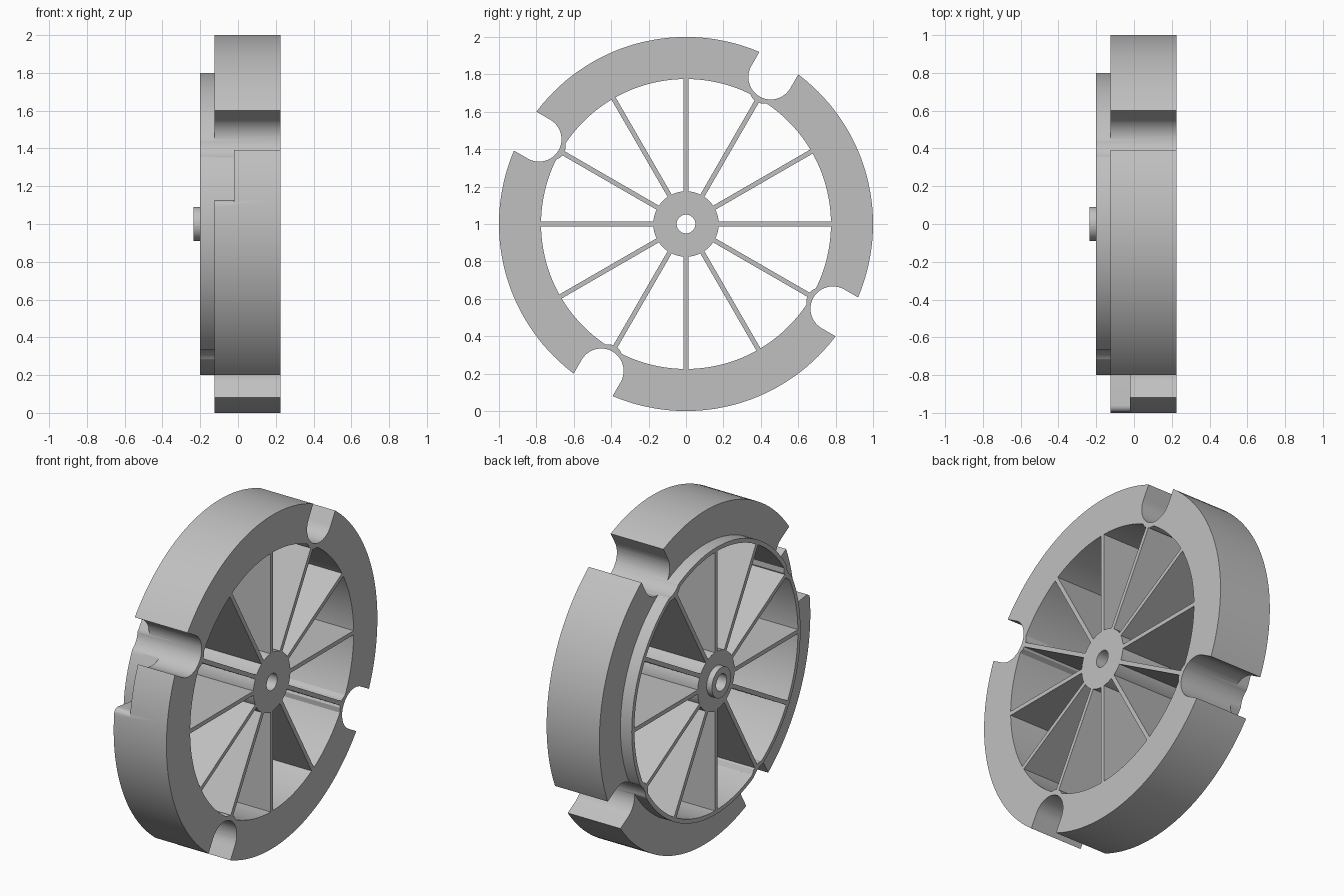
import bpy, bmesh, math
from math import sin, cos, radians, pi

if "Cube" in bpy.data.objects:
    bpy.data.objects.remove(bpy.data.objects["Cube"], do_unlink=True)

grey = bpy.data.materials.new("plain grey")
grey.use_nodes = True
grey.diffuse_color = (0.53, 0.53, 0.53, 1)
grey.node_tree.nodes["Principled BSDF"].inputs["Base Color"].default_value = grey.diffuse_color

AXLE_Z = 1.0
FRONT, BACK, STEP = 0.225, -0.2, -0.125   # main depths along the axle (x)
SLOT_ANGLES = [60, 150, 240, 330]


def finish(bm, name):
    bmesh.ops.recalc_face_normals(bm, faces=bm.faces[:])
    mesh = bpy.data.meshes.new(name)
    bm.to_mesh(mesh)
    bm.free()
    mesh.materials.append(grey)
    obj = bpy.data.objects.new(name, mesh)
    obj.location.z = AXLE_Z
    bpy.context.collection.objects.link(obj)
    return obj


def lathe(name, profile, steps=144):
    """Closed (x, radius) profile turned about the x axis."""
    bm = bmesh.new()
    rings = []
    for i in range(steps):
        a = 2 * pi * i / steps
        rings.append([bm.verts.new((x, r * cos(a), r * sin(a))) for x, r in profile])
    n = len(profile)
    for i in range(steps):
        p, q = rings[i], rings[(i + 1) % steps]
        for j in range(n):
            k = (j + 1) % n
            bm.faces.new((p[j], p[k], q[k], q[j]))
    return finish(bm, name)


def prism(name, outline, x0, x1, angle=0):
    """Outline of (radial, sideways) points, turned by angle, extruded along x."""
    c, s = cos(radians(angle)), sin(radians(angle))
    bm = bmesh.new()
    ends = [[bm.verts.new((x, u * c - v * s, u * s + v * c)) for u, v in outline]
            for x in (x0, x1)]
    bm.faces.new(ends[0])
    bm.faces.new(ends[1])
    n = len(outline)
    for j in range(n):
        k = (j + 1) % n
        bm.faces.new((ends[0][j], ends[0][k], ends[1][k], ends[1][j]))
    return finish(bm, name)


def polar(r, deg):
    return (r * cos(radians(deg)), r * sin(radians(deg)))


def cut(target, cutter):
    cutter.hide_render = True
    mod = target.modifiers.new("cut", "BOOLEAN")
    mod.operation = "DIFFERENCE"
    mod.solver = "EXACT"
    mod.object = cutter
    bpy.context.view_layer.objects.active = target
    bpy.ops.object.modifier_apply(modifier=mod.name)
    bpy.data.objects.remove(cutter, do_unlink=True)


# Rim with a narrower flange at the back
rim = lathe("rim", [(BACK, 0.775), (BACK, 0.8), (STEP, 0.8),
                    (STEP, 1.0), (FRONT, 1.0), (FRONT, 0.775)])

# Four U-shaped slots across the rim
slot_r, slot_c = 0.12, 0.907
u_shape = [(1.2, slot_r)]
u_shape += [(slot_c + slot_r * cos(a), slot_r * sin(a))
            for a in [pi / 2 + pi * i / 24 for i in range(25)]]
u_shape += [(1.2, -slot_r)]
for angle in SLOT_ANGLES:
    cut(rim, prism("slot_cutter", u_shape, -0.4, 0.4, angle))

# Side groove running on from one slot, with a rounded far corner
end = 172.5
groove = [polar(0.802, 150 + (end - 150) * i / 18) for i in range(19)]
for i in range(9):
    t = pi / 2 * i / 8
    groove.append(polar(0.968 + 0.033 * sin(t), end + 1.9 * (1 - cos(t))))
groove += [polar(1.1, end + 1.9), polar(1.1, 162), polar(1.1, 150)]
cut(rim, prism("groove_cutter", groove, -0.3, -0.02))

# Bored hub with a small boss at the back
hub = lathe("hub", [(-0.235, 0.05), (-0.235, 0.09), (BACK, 0.09),
                    (BACK, 0.175), (FRONT, 0.175), (FRONT, 0.05)], 72)

# Twelve flat spokes
for i in range(12):
    prism(f"spoke_{i + 1}", [(0.165, -0.0125), (0.78, -0.0125),
                             (0.78, 0.0125), (0.165, 0.0125)], BACK, FRONT, i * 30)

# Thickened wall behind each slot
for i, angle in enumerate(SLOT_ANGLES):
    prism(f"slot_wall_{i + 1}", [(0.758, -0.025), (0.776, -0.055), (0.785, -0.03),
                                 (0.785, 0.03), (0.776, 0.055), (0.758, 0.025)],
          BACK, FRONT, angle)

# Smooth the turned parts, keeping hard edges
bpy.ops.object.select_all(action="DESELECT")
for obj in (rim, hub):
    obj.select_set(True)
bpy.context.view_layer.objects.active = rim
bpy.ops.object.shade_smooth_by_angle(angle=radians(30))
